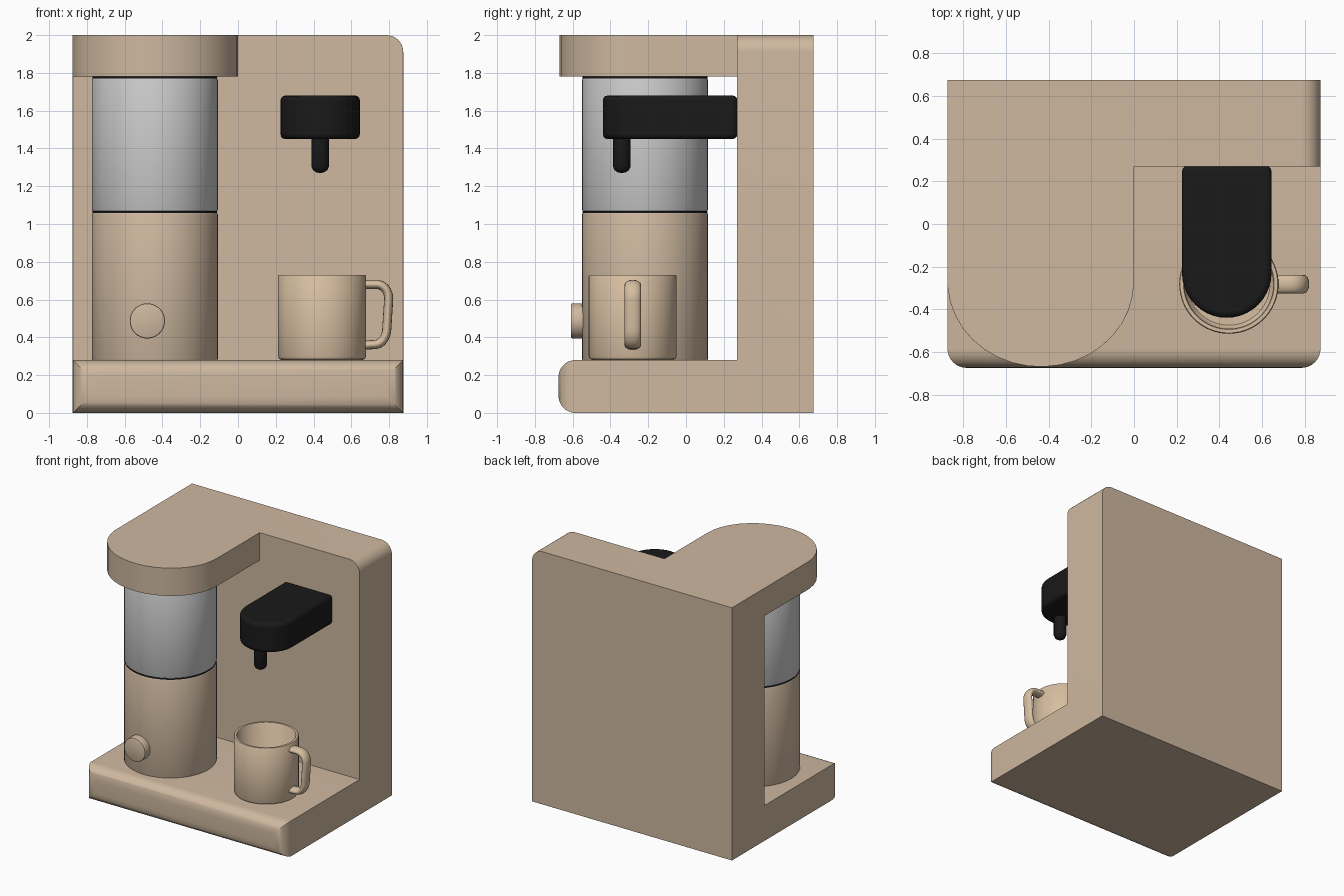
import bpy, bmesh, math
from mathutils import Vector

if "Cube" in bpy.data.objects:
    bpy.data.objects.remove(bpy.data.objects["Cube"])


def material(name, rgb):
    m = bpy.data.materials.new(name)
    m.diffuse_color = (*rgb, 1)
    m.use_nodes = True
    m.node_tree.nodes["Principled BSDF"].inputs["Base Color"].default_value = m.diffuse_color
    return m


TAN = material("tan", (0.62, 0.48, 0.35))
MUG = material("mug_tan", (0.68, 0.52, 0.36))
BLACK = material("black", (0.01, 0.01, 0.01))


def make(name, bm, mat=None):
    bmesh.ops.recalc_face_normals(bm, faces=bm.faces)
    me = bpy.data.meshes.new(name)
    bm.to_mesh(me)
    bm.free()
    ob = bpy.data.objects.new(name, me)
    bpy.context.collection.objects.link(ob)
    if mat:
        me.materials.append(mat)
    return ob


def prism(name, pts, z0, z1, mat=None):
    bm = bmesh.new()
    f = bm.faces.new([bm.verts.new((x, y, z0)) for x, y in pts])
    up = bmesh.ops.extrude_face_region(bm, geom=[f])["geom"]
    bmesh.ops.translate(bm, vec=(0, 0, z1 - z0),
                        verts=[v for v in up if isinstance(v, bmesh.types.BMVert)])
    return make(name, bm, mat)


def rect(x0, x1, y0, y1):
    return [(x0, y0), (x1, y0), (x1, y1), (x0, y1)]


def arc(cx, cy, rx, ry, a0, a1, n):
    return [(cx + rx * math.cos(math.radians(a0 + (a1 - a0) * i / n)),
             cy + ry * math.sin(math.radians(a0 + (a1 - a0) * i / n))) for i in range(n + 1)]


def lathe(name, profile, loc, mat=None, n=64):
    bm = bmesh.new()
    vs = [bm.verts.new((r, 0, z)) for r, z in profile]
    es = [bm.edges.new(p) for p in zip(vs, vs[1:])]
    bmesh.ops.spin(bm, geom=vs + es, cent=(0, 0, 0), axis=(0, 0, 1),
                   angle=2 * math.pi, steps=n)
    bmesh.ops.remove_doubles(bm, verts=bm.verts, dist=1e-5)
    ob = make(name, bm, mat)
    ob.location = loc
    return ob


def bevel(ob, w, seg=3):
    b = ob.modifiers.new("bevel", 'BEVEL')
    b.width, b.segments, b.limit_method = w, seg, 'ANGLE'
    b.angle_limit = math.radians(40)


def smooth(ob, angle=35):
    bpy.ops.object.select_all(action='DESELECT')
    ob.select_set(True)
    bpy.context.view_layer.objects.active = ob
    bpy.ops.object.shade_smooth_by_angle(angle=math.radians(angle))


# body: one block with the open bay and the area around the hood cut away
body = prism("body", rect(-0.875, 0.875, -0.675, 0.675), 0, 2, TAN)
bay = prism("bay_cutter", rect(-1, 1, -1, 0.27), 0.28, 1.78)
around = [(-1, -1), (1, -1), (1, 0.27), (0, 0.27)] + \
    arc(-0.4375, -0.27, 0.4375, 0.40, 0, -176, 18) + [(-1, -0.298)]
hood = prism("hood_cutter", around, 1.6, 2.2)
for c in (bay, hood):
    m = body.modifiers.new("cut", 'BOOLEAN')
    m.operation, m.solver, m.object = 'DIFFERENCE', 'EXACT', c
    bpy.context.view_layer.update()
    bpy.context.view_layer.objects.active = body
    bpy.ops.object.modifier_apply(modifier="cut")
for c in (bay, hood):
    bpy.data.objects.remove(c)

# large rounded corners: base front and upper right
bm = bmesh.new()
bm.from_mesh(body.data)
bmesh.ops.remove_doubles(bm, verts=bm.verts, dist=1e-4)
bmesh.ops.dissolve_limit(bm, angle_limit=0.02, verts=bm.verts, edges=bm.edges)


def big_corner(e):
    a, b = (v.co for v in e.verts)
    front = all(abs(p.y + 0.675) < 1e-3 and abs(abs(p.x) - 0.875) < 1e-3 for p in (a, b))
    top = all(p.x > 0.874 and p.z > 1.999 for p in (a, b))
    return front or top


bmesh.ops.bevel(bm, geom=[e for e in bm.edges if big_corner(e)], offset=0.09,
                offset_type='OFFSET', segments=8, profile=0.5, affect='EDGES')
bm.to_mesh(body.data)
bm.free()
bevel(body, 0.028, 4)
smooth(body)

# grinder column: tan lower housing, dark seams, grey bean container
CX, CY, R = -0.44, -0.217, 0.333


def drum(name, r, z0, z1, mat=None, b=0.01, loc=(CX, CY, 0)):
    ob = lathe(name, [(0, z0), (r - b, z0), (r - b * 0.3, z0 + b * 0.3), (r, z0 + b),
                      (r, z1 - b), (r - b * 0.3, z1 - b * 0.3), (r - b, z1), (0, z1)], loc, mat)
    smooth(ob, 30)
    return ob


drum("grinder_housing", R, 0.275, 1.06, TAN)
drum("lower_seam", R - 0.003, 1.055, 1.068, BLACK, 0.002)
drum("bean_container", R, 1.066, 1.772)
drum("upper_seam", R - 0.003, 1.768, 1.785, BLACK, 0.002)

# knob on the housing front
knob = drum("knob", 0.093, 0, 0.09, TAN, 0.008, (-0.48, -0.52, 0.487))
knob.rotation_euler = (math.pi / 2, 0, 0)

# brew head and nozzle
head = prism("brew_head", [(0.645, 0.272), (0.225, 0.272)] +
             arc(0.435, -0.23, 0.21, 0.21, 180, 360, 20), 1.45, 1.68, BLACK)
bevel(head, 0.025)
smooth(head)
nozzle = lathe("nozzle", [(0, 1.27), (0.02, 1.273), (0.038, 1.285), (0.047, 1.305),
                          (0.047, 1.46), (0, 1.46)], (0.435, -0.34, 0), BLACK, 24)
smooth(nozzle)

# mug
MX, MY, MR = 0.445, -0.282, 0.233
mug = lathe("mug", [(0, 0.28), (MR - 0.02, 0.28), (MR - 0.006, 0.286), (MR, 0.30), (MR, 0.725),
                    (MR - 0.004, 0.73), (MR - 0.02, 0.73), (MR - 0.024, 0.725),
                    (MR - 0.024, 0.33), (MR - 0.04, 0.31), (0, 0.31)], (MX, MY, 0), MUG)
smooth(mug, 40)

# mug handle: flat oval section swept along a rounded bracket
path = [(0.665, 0.68)] + arc(0.735, 0.605, 0.063, 0.075, 90, 0, 8) + \
    arc(0.725, 0.45, 0.063, 0.088, 0, -90, 8) + [(0.665, 0.358)]
path = [Vector((x, 0, z)) for x, z in path]
bm = bmesh.new()
rings = []
for i, p in enumerate(path):
    t = (path[min(i + 1, len(path) - 1)] - path[max(i - 1, 0)]).normalized()
    side = Vector((0, 1, 0)).cross(t)
    rings.append([bm.verts.new(p + side * u + Vector((0, MY + v, 0)))
                  for u, v in arc(0, 0, 0.024, 0.043, 0, 337.5, 15)])
for a, b in zip(rings, rings[1:]):
    for k in range(16):
        bm.faces.new((a[k], a[k - 1], b[k - 1], b[k]))
for r in (rings[0], rings[-1]):
    bm.faces.new(r)
smooth(make("mug_handle", bm, MUG), 50)
